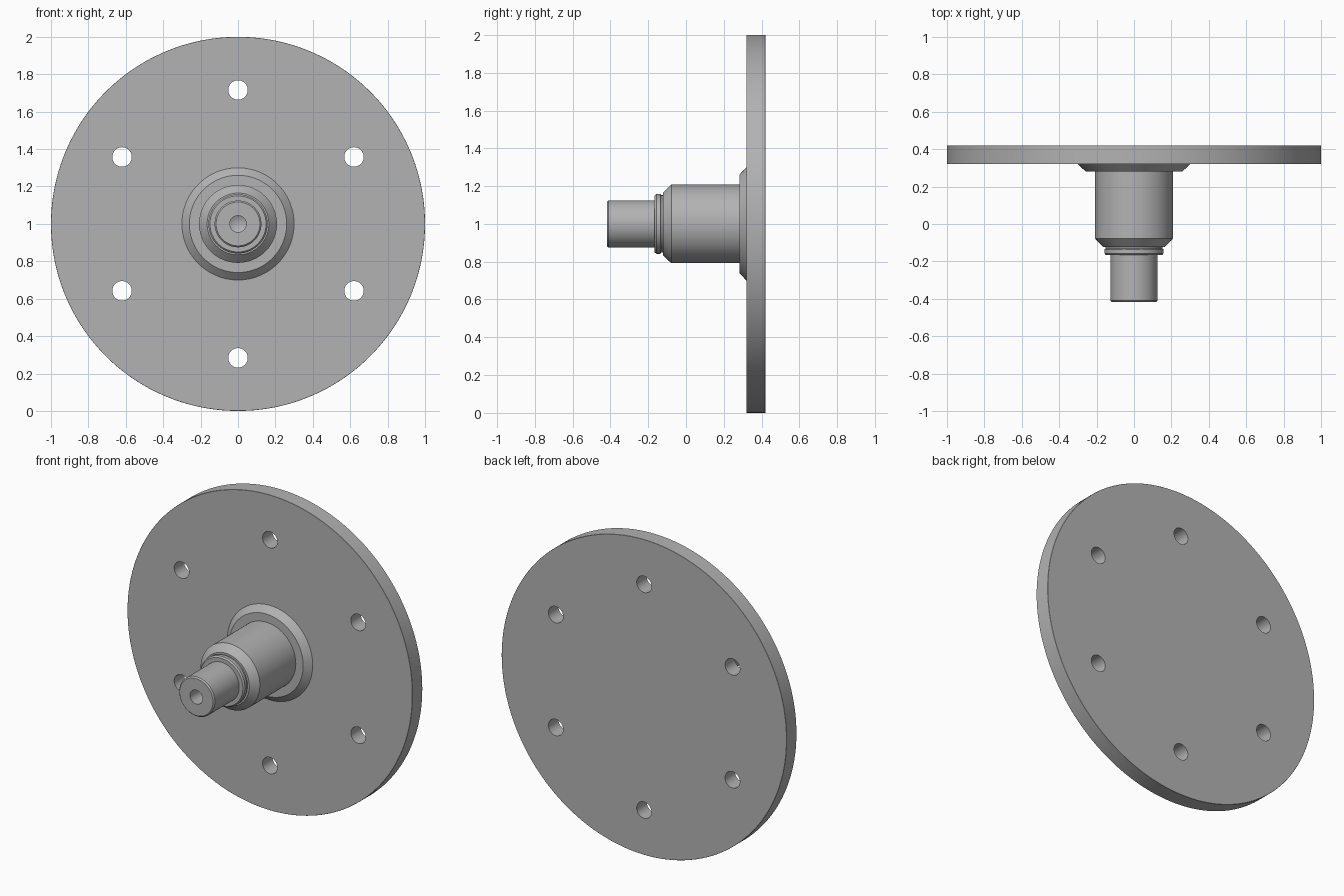
import bpy, bmesh, math
from mathutils import Matrix, Vector

cube = bpy.data.objects.get("Cube")
if cube:
    bpy.data.objects.remove(cube, do_unlink=True)

steel = bpy.data.materials.new("grey steel")
steel.use_nodes = True
colour = (0.45, 0.45, 0.45, 1)
steel.diffuse_color = colour
steel.node_tree.nodes["Principled BSDF"].inputs["Base Color"].default_value = colour

AXIS_Z = 1.0


def add_object(name, bm):
    bmesh.ops.recalc_face_normals(bm, faces=bm.faces)
    mesh = bpy.data.meshes.new(name)
    bm.to_mesh(mesh)
    bm.free()
    mesh.materials.append(steel)
    obj = bpy.data.objects.new(name, mesh)
    bpy.context.collection.objects.link(obj)
    return obj


def smooth(obj):
    bpy.ops.object.select_all(action="DESELECT")
    obj.select_set(True)
    bpy.context.view_layer.objects.active = obj
    bpy.ops.object.shade_smooth_by_angle(angle=math.radians(25))


def lathe(name, profile, segments=128):
    """Spin (radius, y) points around the horizontal shaft axis."""
    bm = bmesh.new()
    verts = [bm.verts.new((r, y, AXIS_Z)) for r, y in profile]
    edges = [bm.edges.new(pair) for pair in zip(verts, verts[1:])]
    bmesh.ops.spin(bm, geom=verts + edges, cent=(0, 0, AXIS_Z), axis=(0, 1, 0),
                   angle=math.tau, steps=segments)
    bmesh.ops.remove_doubles(bm, verts=bm.verts, dist=0.0001)
    return add_object(name, bm)


# Round mounting plate
plate = lathe("mounting_plate", [(0, 0.32), (0.999, 0.32), (1, 0.321),
                                 (1, 0.419), (0.999, 0.42), (0, 0.42)], 192)

# Six bolt holes through the plate
bm = bmesh.new()
for i in range(6):
    a = math.radians(90 + 60 * i)
    place = Vector((0.716 * math.cos(a), 0.37, AXIS_Z + 0.716 * math.sin(a)))
    bmesh.ops.create_cone(bm, cap_ends=True, segments=48, radius1=0.052, radius2=0.052,
                          depth=0.3, matrix=Matrix.Translation(place)
                          @ Matrix.Rotation(math.pi / 2, 4, "X"))
cutter = add_object("bolt_hole_cutter", bm)
cutter.hide_render = True
cut = plate.modifiers.new("bolt holes", "BOOLEAN")
cut.operation = "DIFFERENCE"
cut.solver = "EXACT"
cut.object = cutter
bpy.context.view_layer.objects.active = plate
plate.select_set(True)
bpy.ops.object.modifier_apply(modifier=cut.name)
bpy.data.objects.remove(cutter, do_unlink=True)
smooth(plate)

# Chamfered weld collar against the plate
smooth(lathe("collar", [(0, 0.32), (0.3, 0.32), (0.26, 0.282), (0, 0.282)]))

# Stepped spindle: body, taper, grooved shoulder, journal and centre bore
smooth(lathe("spindle", [
    (0, 0.283), (0.208, 0.283), (0.208, -0.078),
    (0.165, -0.122), (0.152, -0.122), (0.152, -0.132),
    (0.158, -0.135), (0.158, -0.157), (0.15, -0.166), (0.125, -0.166),
    (0.125, -0.41), (0.117, -0.418), (0.044, -0.418),
    (0.044, -0.25), (0, -0.225)]))
